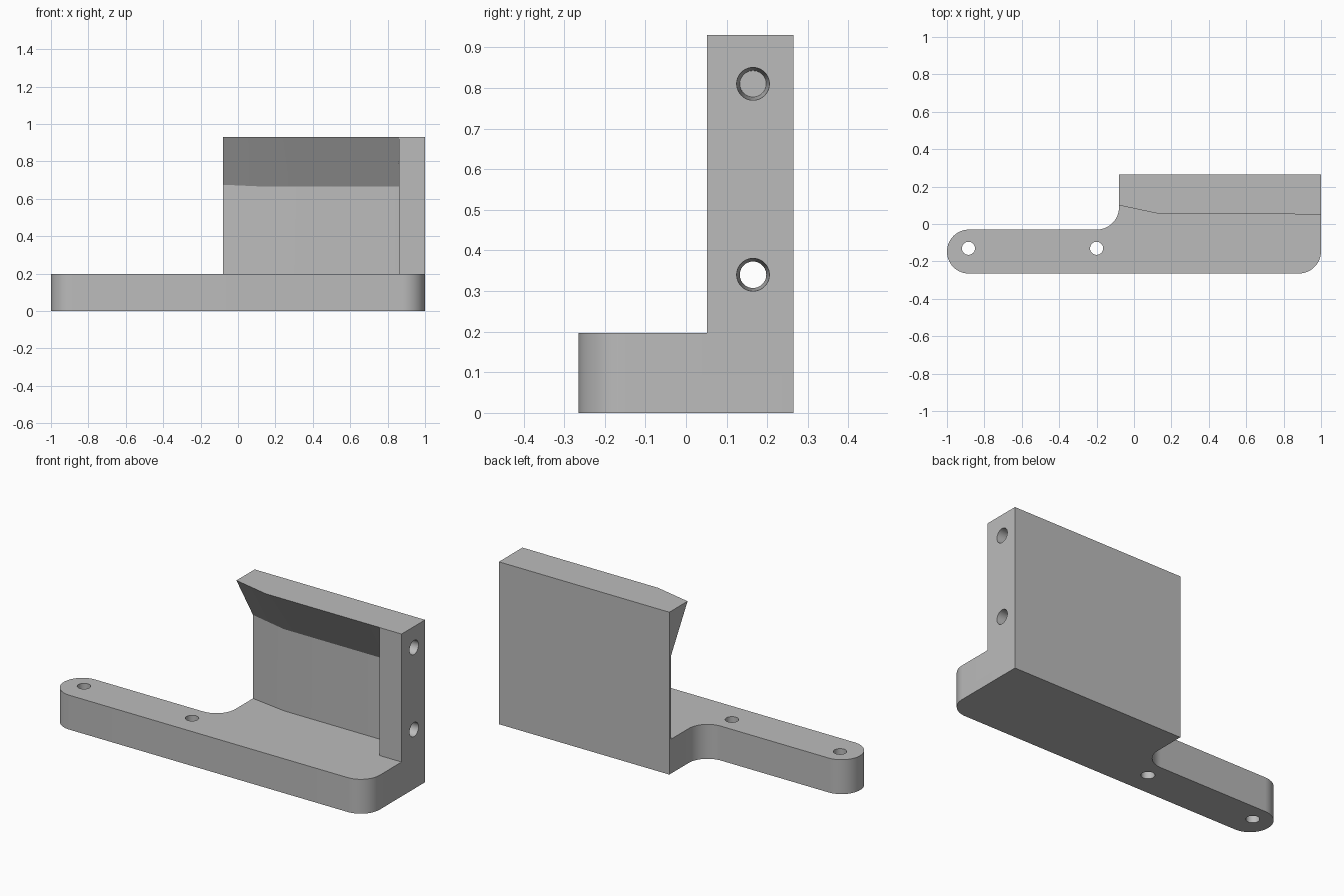
import bpy
import bmesh
from math import cos, sin, radians
from mathutils import Matrix

cube = bpy.data.objects.get("Cube")
if cube:
    bpy.data.objects.remove(cube, do_unlink=True)

grey = bpy.data.materials.new("Plain grey")
grey.use_nodes = True
colour = (0.5, 0.5, 0.5, 1)
grey.diffuse_color = colour
grey.node_tree.nodes["Principled BSDF"].inputs["Base Color"].default_value = colour

LEFT, RIGHT, BACK, FRONT = -0.08, 1.0, 0.265, -0.265
FLOOR, TOP = 0.197, 0.93


def make_object(name, bm):
    bmesh.ops.recalc_face_normals(bm, faces=bm.faces)
    mesh = bpy.data.meshes.new(name)
    bm.to_mesh(mesh)
    bm.free()
    mesh.materials.append(grey)
    obj = bpy.data.objects.new(name, mesh)
    bpy.context.collection.objects.link(obj)
    return obj


def loft(name, sections):
    """Skin closed sections that share a point count, with end caps."""
    bm = bmesh.new()
    rings = [[bm.verts.new(p) for p in s] for s in sections]
    n = len(rings[0])
    for a, b in zip(rings, rings[1:]):
        for i in range(n):
            j = (i + 1) % n
            bm.faces.new((a[i], a[j], b[j], b[i]))
    bm.faces.new(rings[0])
    bm.faces.new(rings[-1])
    return make_object(name, bm)


def arc(cx, cy, r, start, end, steps=14):
    angles = [radians(start + (end - start) * i / steps) for i in range(steps + 1)]
    return [(cx + r * cos(a), cy + r * sin(a)) for a in angles]


def hole_cutter(name, centre, r1, r2, depth, axis):
    bm = bmesh.new()
    turn = Matrix.Rotation(radians(90), 4, 'Y') if axis == 'X' else Matrix()
    bmesh.ops.create_cone(bm, cap_ends=True, segments=40, radius1=r1, radius2=r2,
                          depth=depth, matrix=Matrix.Translation(centre) @ turn)
    return make_object(name, bm)


def combine(target, other, operation):
    mod = target.modifiers.new(operation.title(), 'BOOLEAN')
    mod.operation, mod.object, mod.solver = operation, other, 'EXACT'
    bpy.context.view_layer.update()
    deps = bpy.context.evaluated_depsgraph_get()
    mesh = bpy.data.meshes.new_from_object(target.evaluated_get(deps))
    target.modifiers.clear()
    target.data = mesh
    bpy.data.objects.remove(other, do_unlink=True)


# Base plate with rounded arm, inner fillet and rounded front corner
r = 0.1175
outline = (arc(-1 + r, FRONT + r, r, 270, 90, 28)
           + arc(LEFT - 0.12, 0.09, 0.12, -90, 0)
           + [(LEFT, BACK), (RIGHT, BACK)]
           + arc(RIGHT - 0.12, FRONT + 0.12, 0.12, 0, -90))
bracket = loft("mounting_bracket", [[(x, y, z) for x, y in outline] for z in (0, FLOOR)])


# Thin back wall with an overhanging lip, thinning to the free end
def wall_section(x, lip, face, bend):
    profile = [(BACK, 0.1), (BACK, TOP), (lip, TOP), (face, bend), (face, 0.1)]
    return [(x, y, z) for y, z in profile]


wall = loft("back_wall", [wall_section(LEFT, 0.10, 0.25, 0.675),
                          wall_section(0.14, 0.053, 0.217, 0.665),
                          wall_section(0.93, 0.053, 0.217, 0.665)])
combine(bracket, wall, 'UNION')

# Solid end post
post = loft("end_post", [[(x, 0.052, 0.1), (x, BACK, 0.1), (x, BACK, TOP), (x, 0.052, TOP)]
                         for x in (0.86, RIGHT)])
combine(bracket, post, 'UNION')

# Screw holes through the arm
for x in (-0.885, -0.2):
    combine(bracket, hole_cutter("arm_hole", (x, -0.13, 0.1), 0.035, 0.035, 0.4, 'Z'),
            'DIFFERENCE')

# Tapered insert holes in the end post
for z in (0.34, 0.81):
    combine(bracket, hole_cutter("post_hole", (0.93, 0.165, z), 0.0325, 0.0405, 0.144, 'X'),
            'DIFFERENCE')

# Smooth the curved edges only
bpy.ops.object.select_all(action='DESELECT')
bracket.select_set(True)
bpy.context.view_layer.objects.active = bracket
bpy.ops.object.shade_smooth_by_angle(angle=radians(25))
